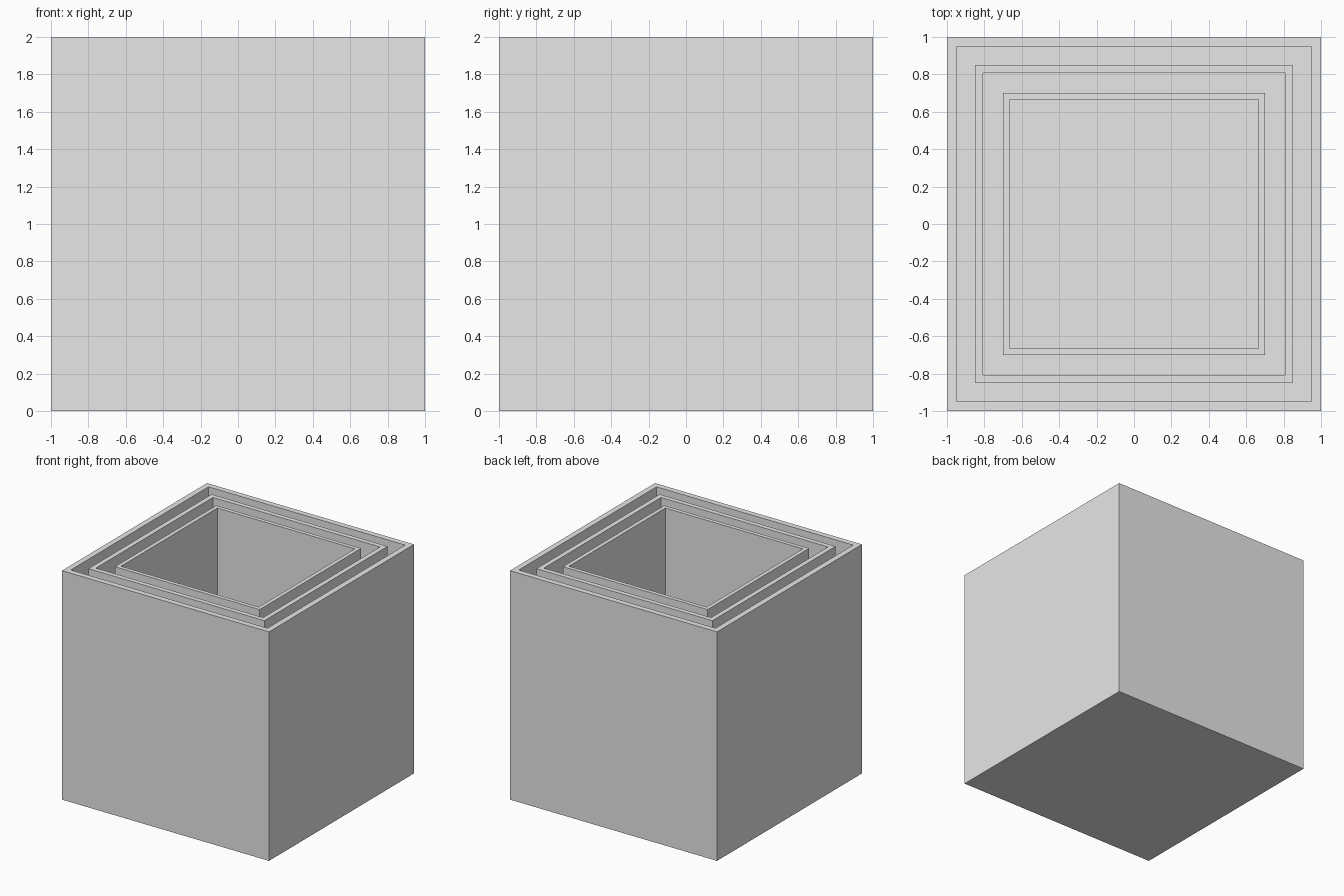
import bpy
import bmesh
from mathutils import Matrix, Vector

if "Cube" in bpy.data.objects:
    bpy.data.objects.remove(bpy.data.objects["Cube"], do_unlink=True)

grey = bpy.data.materials.new("plain grey")
grey.use_nodes = True
colour = (0.8, 0.8, 0.8, 1)
grey.diffuse_color = colour
grey.node_tree.nodes["Principled BSDF"].inputs["Base Color"].default_value = colour

TOP = 2.0
WALL = 0.05


def open_box(name, half, base):
    """Open-topped box whose wall thickness scales with its width."""
    wall = WALL * half
    height = TOP - base
    bm = bmesh.new()
    bmesh.ops.create_cube(bm, size=1, matrix=Matrix.Translation((0, 0, base + height / 2))
                          @ Matrix.Diagonal((2 * half, 2 * half, height, 1)))
    # Rim, then the hollow pushed down to the floor
    lid = max(bm.faces, key=lambda f: f.calc_center_median().z)
    bmesh.ops.inset_region(bm, faces=[lid], thickness=wall, use_even_offset=True)
    hollow = bmesh.ops.extrude_discrete_faces(bm, faces=[lid])["faces"][0]
    bmesh.ops.translate(bm, verts=hollow.verts, vec=Vector((0, 0, wall - height)))
    bmesh.ops.recalc_face_normals(bm, faces=bm.faces)
    mesh = bpy.data.meshes.new(name)
    bm.to_mesh(mesh)
    bm.free()
    mesh.materials.append(grey)
    bpy.context.collection.objects.link(bpy.data.objects.new(name, mesh))
    return base + wall


# Each box stands on the floor of the one around it, with level rims
floor = 0.0
for name, half in (("outer_box", 1.0), ("middle_box", 0.85), ("inner_box", 0.7)):
    floor = open_box(name, half, floor)
